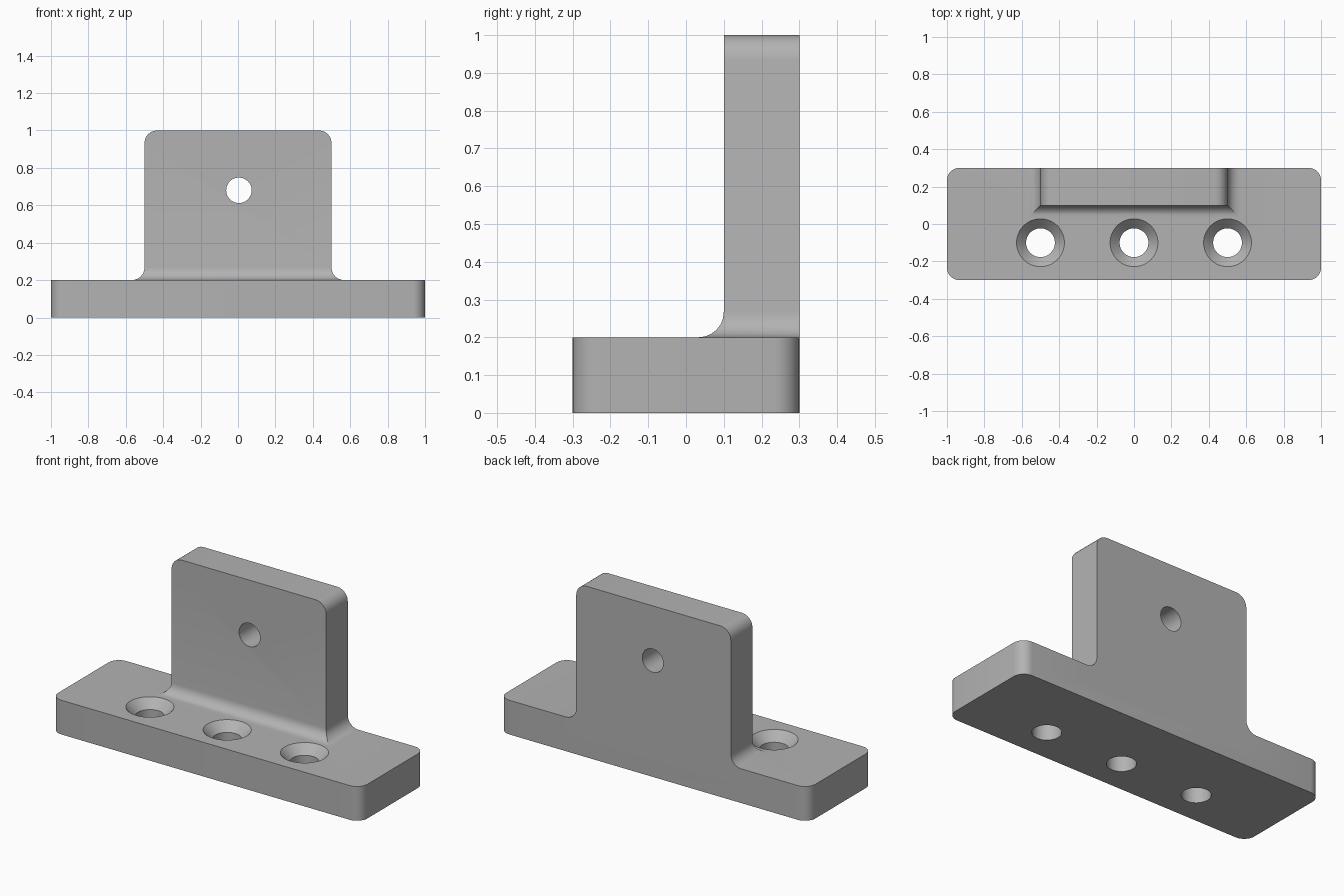
import bpy
import bmesh
from math import sin, cos, pi
from mathutils import Matrix

cube = bpy.data.objects.get("Cube")
if cube:
    bpy.data.objects.remove(cube, do_unlink=True)

GREY = (0.45, 0.45, 0.45, 1)
metal = bpy.data.materials.new("plain grey")
metal.use_nodes = True
metal.diffuse_color = GREY
metal.node_tree.nodes["Principled BSDF"].inputs["Base Color"].default_value = GREY


def add_object(name, bm):
    bmesh.ops.recalc_face_normals(bm, faces=bm.faces)
    mesh = bpy.data.meshes.new(name)
    bm.to_mesh(mesh)
    bm.free()
    mesh.materials.append(metal)
    obj = bpy.data.objects.new(name, mesh)
    bpy.context.collection.objects.link(obj)
    return obj


def loft(name, rings):
    """Closed solid through rings with equal point counts."""
    bm = bmesh.new()
    loops = [[bm.verts.new(p) for p in ring] for ring in rings]
    n = len(loops[0])
    for low, high in zip(loops, loops[1:]):
        for i in range(n):
            j = (i + 1) % n
            bm.faces.new((low[i], low[j], high[j], high[i]))
    bm.faces.new(loops[0])
    bm.faces.new(loops[-1])
    return add_object(name, bm)


def round_cutter(name, profile, matrix, sides=48):
    """Turned cutter from (radius, height) pairs."""
    rings = [[(r * cos(2 * pi * i / sides), r * sin(2 * pi * i / sides), z)
              for i in range(sides)] for r, z in profile]
    obj = loft(name, rings)
    obj.data.transform(matrix)
    obj.hide_render = True
    return obj


def combine(target, tool, operation):
    mod = target.modifiers.new(operation, 'BOOLEAN')
    mod.operation = operation
    mod.solver = 'EXACT'
    mod.object = tool
    bpy.context.view_layer.objects.active = target
    bpy.ops.object.modifier_apply(modifier=mod.name)
    bpy.data.objects.remove(tool, do_unlink=True)


# Base plate with rounded vertical corners
bm = bmesh.new()
bmesh.ops.create_cube(bm, size=1, matrix=Matrix.Translation((0, 0, 0.1))
                      @ Matrix.Diagonal((2, 0.6, 0.2, 1)))
upright_edges = [e for e in bm.edges
                 if abs(e.verts[0].co.z - e.verts[1].co.z) > 0.1]
bmesh.ops.bevel(bm, geom=upright_edges, offset=0.067, segments=8,
                profile=0.5, affect='EDGES')
bracket = add_object("mounting_bracket", bm)

# Upright plate: flared fillet at the foot, rounded corners at the top
R = 0.067
STEPS = 6


def section(half_width, front, z):
    return [(-half_width, front, z), (half_width, front, z),
            (half_width, 0.3, z), (-half_width, 0.3, z)]


rings = [section(0.5 + R, 0.1 - R, 0.1)]
for i in range(STEPS + 1):
    a = pi / 2 * i / STEPS
    flare = R * (1 - sin(a))
    rings.append(section(0.5 + flare, 0.1 - flare, 0.2 + R * (1 - cos(a))))
for i in range(STEPS + 1):
    a = pi / 2 * i / STEPS
    rings.append(section(0.5 - R * (1 - cos(a)), 0.1, 1 - R + R * sin(a)))
upright = loft("upright_plate", rings)
combine(bracket, upright, 'UNION')

# Three countersunk screw holes through the base
for x in (-0.5, 0, 0.5):
    screw = round_cutter("screw_hole_cutter",
                         [(0.077, -0.1), (0.077, 0.149), (0.131, 0.203)],
                         Matrix.Translation((x, -0.1, 0)))
    combine(bracket, screw, 'DIFFERENCE')

# Cross hole through the upright
pin = round_cutter("pin_hole_cutter", [(0.068, -0.5), (0.068, 0.5)],
                   Matrix.Translation((0.005, 0.2, 0.68))
                   @ Matrix.Rotation(pi / 2, 4, 'X'))
combine(bracket, pin, 'DIFFERENCE')

# Smooth the curved faces, keep the edges crisp
bpy.ops.object.select_all(action='DESELECT')
bracket.select_set(True)
bpy.context.view_layer.objects.active = bracket
bpy.ops.object.shade_smooth_by_angle(angle=pi / 6)
